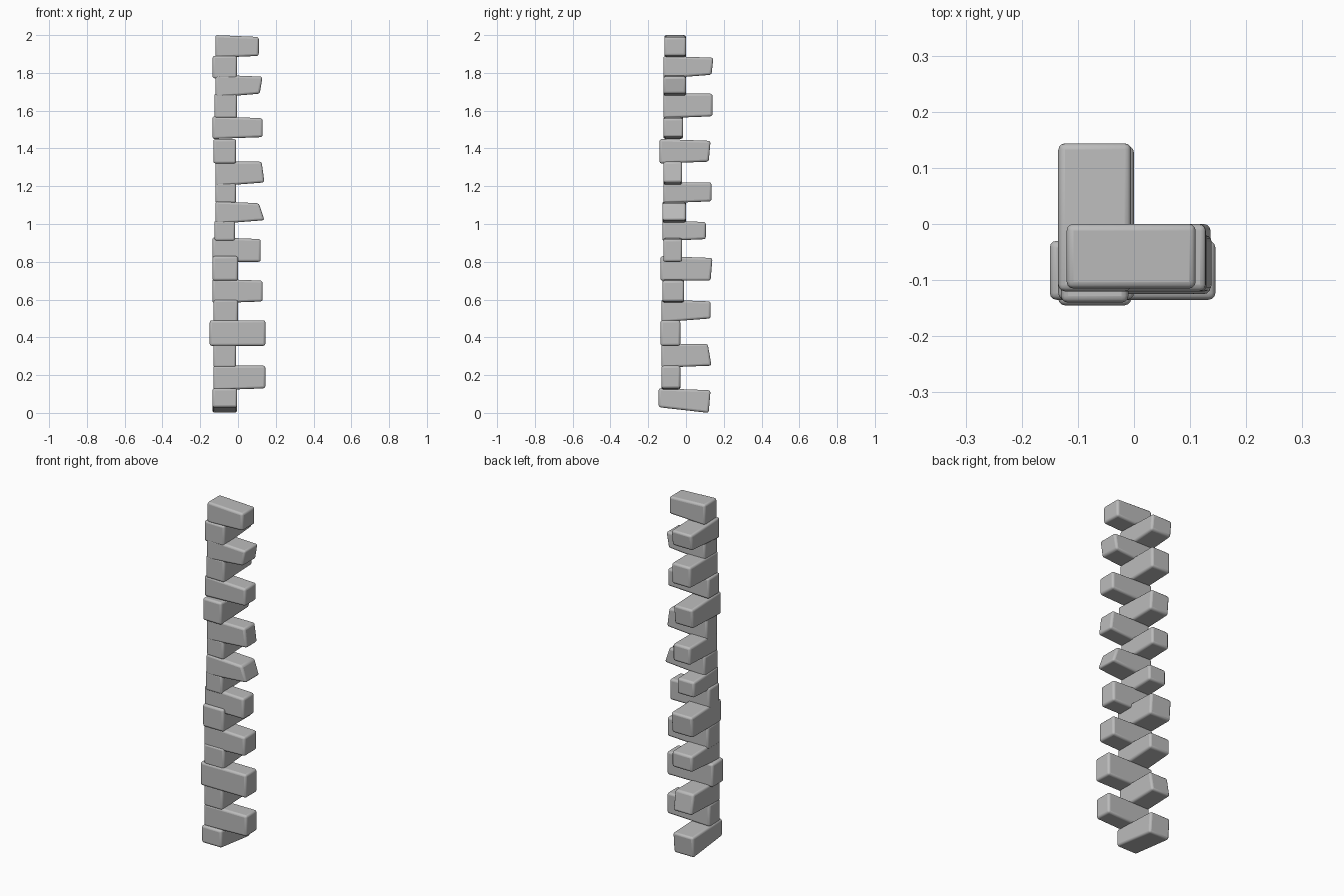
import bpy
import bmesh
from math import radians
from mathutils import Vector

cube = bpy.data.objects.get("Cube")
if cube:
    bpy.data.objects.remove(cube, do_unlink=True)

stone = bpy.data.materials.new("grey stone")
stone.use_nodes = True
stone.diffuse_color = (0.5, 0.5, 0.5, 1)
stone.node_tree.nodes["Principled BSDF"].inputs["Base Color"].default_value = (0.5, 0.5, 0.5, 1)


def add_block(name, along_y, bottom, top, start, end, near, far, tip_bottom=0, tip_top=0, lean=0):
    """A worn stone block whose free end can drop, rise or lean."""
    bm = bmesh.new()
    bmesh.ops.create_cube(bm, size=1)
    for v in bm.verts:
        at_tip, is_far, is_top = (c > 0 for c in v.co)
        length = end if at_tip else start
        depth = far if is_far else near
        height = top if is_top else bottom
        if at_tip:
            height += tip_top if is_top else tip_bottom
            length += lean if is_top else 0
        v.co = Vector((depth, length, height) if along_y else (length, depth, height))
    bmesh.ops.recalc_face_normals(bm, faces=bm.faces)
    mesh = bpy.data.meshes.new(name)
    bm.to_mesh(mesh)
    bm.free()
    mesh.materials.append(stone)
    block = bpy.data.objects.new(name, mesh)
    bpy.context.collection.objects.link(block)

    # Rounded, worn edges
    bevel = block.modifiers.new("worn edges", 'BEVEL')
    bevel.width = 0.012
    bevel.segments = 3
    bevel.limit_method = 'NONE'
    for other in bpy.context.selected_objects:
        other.select_set(False)
    block.select_set(True)
    bpy.context.view_layer.objects.active = block
    bpy.ops.object.shade_smooth_by_angle(angle=radians(40))


# Side stones, top to bottom: bottom, top, start, end, near, far, then tip shape
side_stones = [
    (1.88, 2, -.12, .11, -.115, 0, .01, -.01),
    (1.67, 1.79, -.12, .115, -.12, 0, .02, -.01, .015),
    (1.45, 1.57, -.135, .13, -.12, -.015, .01, -.01),
    (1.2, 1.33, -.12, .14, -.12, -.02, .02, 0, -.015),
    (1, 1.12, -.12, .14, -.125, 0, .02, -.01, -.03),
    (.8, .93, -.135, .12, -.12, -.02, 0, -.01),
    (.58, .71, -.135, .13, -.125, -.01, .01, -.01),
    (.355, .49, -.15, .145, -.135, -.03),
    (.12, .25, -.13, .145, -.13, -.03, .01),
]
# Rear stones, in the same order of values
rear_stones = [
    (1.77, 1.89, -.12, .135, -.135, -.005, .02, -.01, .01),
    (1.56, 1.69, -.12, .14, -.125, -.005, .01),
    (1.32, 1.45, -.14, .12, -.13, -.01, .01, -.01, .01),
    (1.11, 1.22, -.12, .135, -.12, -.01, .01),
    (.91, 1.02, -.125, .105, -.125, -.015, .01, -.01),
    (.7, .83, -.135, .13, -.135, 0, 0, -.01, .01),
    (.48, .6, -.13, .13, -.13, 0, .02, -.01),
    (.24, .365, -.13, .135, -.13, -.01, .01, 0, -.02),
    (.03, .13, -.145, .12, -.135, -.005, -.03, -.01, .01),
]

for number, shape in enumerate(side_stones, 1):
    add_block(f"side_stone_{number}", False, *shape)
for number, shape in enumerate(rear_stones, 1):
    add_block(f"rear_stone_{number}", True, *shape)
